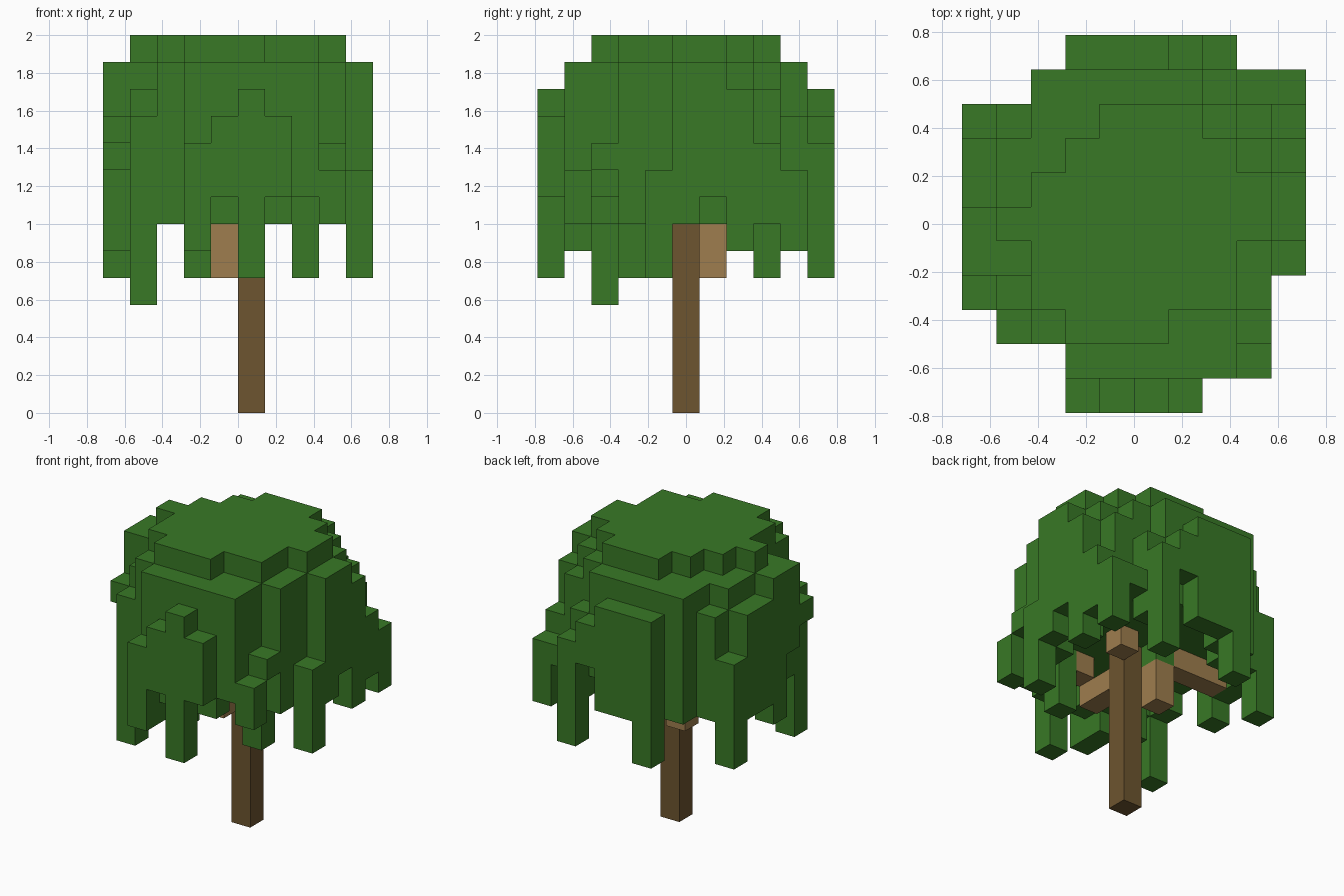
import bpy
import bmesh
from mathutils import Vector

UNIT = 1 / 7  # edge of one block

cube = bpy.data.objects.get("Cube")
if cube:
    bpy.data.objects.remove(cube, do_unlink=True)


def make_material(name, rgb):
    mat = bpy.data.materials.new(name)
    mat.use_nodes = True
    color = (*rgb, 1.0)
    mat.diffuse_color = color
    bsdf = mat.node_tree.nodes["Principled BSDF"]
    bsdf.inputs["Base Color"].default_value = color
    bsdf.inputs["Roughness"].default_value = 0.9
    return mat


def block_object(name, cells, material):
    """Make one mesh holding only the outer faces of a set of unit blocks."""
    bm = bmesh.new()
    for cell in sorted(cells):
        center = Vector(cell) + Vector((0.5, 0.5, 0.5))
        for axis in range(3):
            for sign in (-1, 1):
                normal = Vector((0, 0, 0))
                normal[axis] = sign
                neighbour = tuple(int(c + n) for c, n in zip(cell, normal))
                if neighbour in cells:
                    continue
                u = Vector((0, 0, 0))
                u[(axis + 1) % 3] = 0.5
                v = normal.cross(u)
                middle = center + normal * 0.5
                corners = (middle - u - v, middle + u - v, middle + u + v, middle - u + v)
                bm.faces.new([bm.verts.new((c - Vector((5, 5.5, 0))) * UNIT) for c in corners])
    bmesh.ops.remove_doubles(bm, verts=bm.verts, dist=UNIT * 0.01)
    mesh = bpy.data.meshes.new(name)
    bm.to_mesh(mesh)
    bm.free()
    mesh.materials.append(material)
    obj = bpy.data.objects.new(name, mesh)
    bpy.context.collection.objects.link(obj)
    return obj


leaf_green = make_material("leaf green", (0.040, 0.190, 0.019))
bark_brown = make_material("bark brown", (0.153, 0.090, 0.029))
light_wood = make_material("light wood", (0.345, 0.208, 0.077))

# Trunk and the short branches that spread from its top
trunk = {(5, 5, k) for k in range(8)}
branches = {(4, 6, 5), (4, 6, 6), (3, 6, 7), (2, 6, 7), (1, 6, 7),
            (6, 6, 7), (5, 4, 6), (5, 3, 6), (6, 3, 7)}

# Canopy footprint: first and last block of each row, front to back
body_rows = [(3, 6), (3, 8), (1, 8), (0, 8), (0, 9), (0, 9),
             (0, 9), (0, 9), (0, 9), (2, 9), (3, 7)]
# Crown layer, starting at the third row
crown_rows = [(3, 5), (2, 7), (2, 7), (1, 8), (2, 8), (3, 7), (4, 6)]

footprint = {(i, j) for j, (a, b) in enumerate(body_rows) for i in range(a, b + 1)}

# Stepped columns that end below the shoulder, grouped by top level
low_tops = {
    9: [(8, 1), (9, 4), (8, 9), (9, 9)],
    10: [(3, 0), (8, 2), (9, 8), (0, 8), (7, 10)],
    11: [(4, 0), (6, 0), (1, 2), (0, 3), (7, 9), (6, 10)],
    12: [(5, 0), (1, 3), (0, 6), (0, 7), (9, 7), (1, 8), (8, 8),
         (3, 10), (4, 10), (5, 10)],
}
# Hanging tufts and raised hems, grouped by bottom level
hems = {
    4: [(1, 2)],
    5: [(5, 0), (3, 3), (7, 3), (9, 4), (0, 8), (3, 10), (7, 10)],
    6: [(3, 0), (3, 1), (0, 5), (9, 7), (9, 9)],
    7: [(4, 1), (8, 6), (4, 6)],
    8: [(4, 0), (6, 0), (7, 1), (9, 6), (8, 9)],
    9: [(8, 2), (0, 4), (6, 10)],
    10: [(0, 3)],
}
top_of = {c: level for level, group in low_tops.items() for c in group}
hem_of = {c: level for level, group in hems.items() for c in group}

leaves = set()
for i, j in footprint:
    around = [(i + a, j + b) for a in (-1, 0, 1) for b in (-1, 0, 1)]
    inner = all(c in footprint for c in around)
    bottom = hem_of.get((i, j), 8 if inner else 7)
    leaves |= {(i, j, k) for k in range(bottom, top_of.get((i, j), 13))}
for j, (a, b) in enumerate(crown_rows, start=2):
    leaves |= {(i, j, 13) for i in range(a, b + 1)}

leaves -= trunk | branches

block_object("trunk", trunk, bark_brown)
block_object("branches", branches, light_wood)
block_object("leaf_canopy", leaves, leaf_green)
